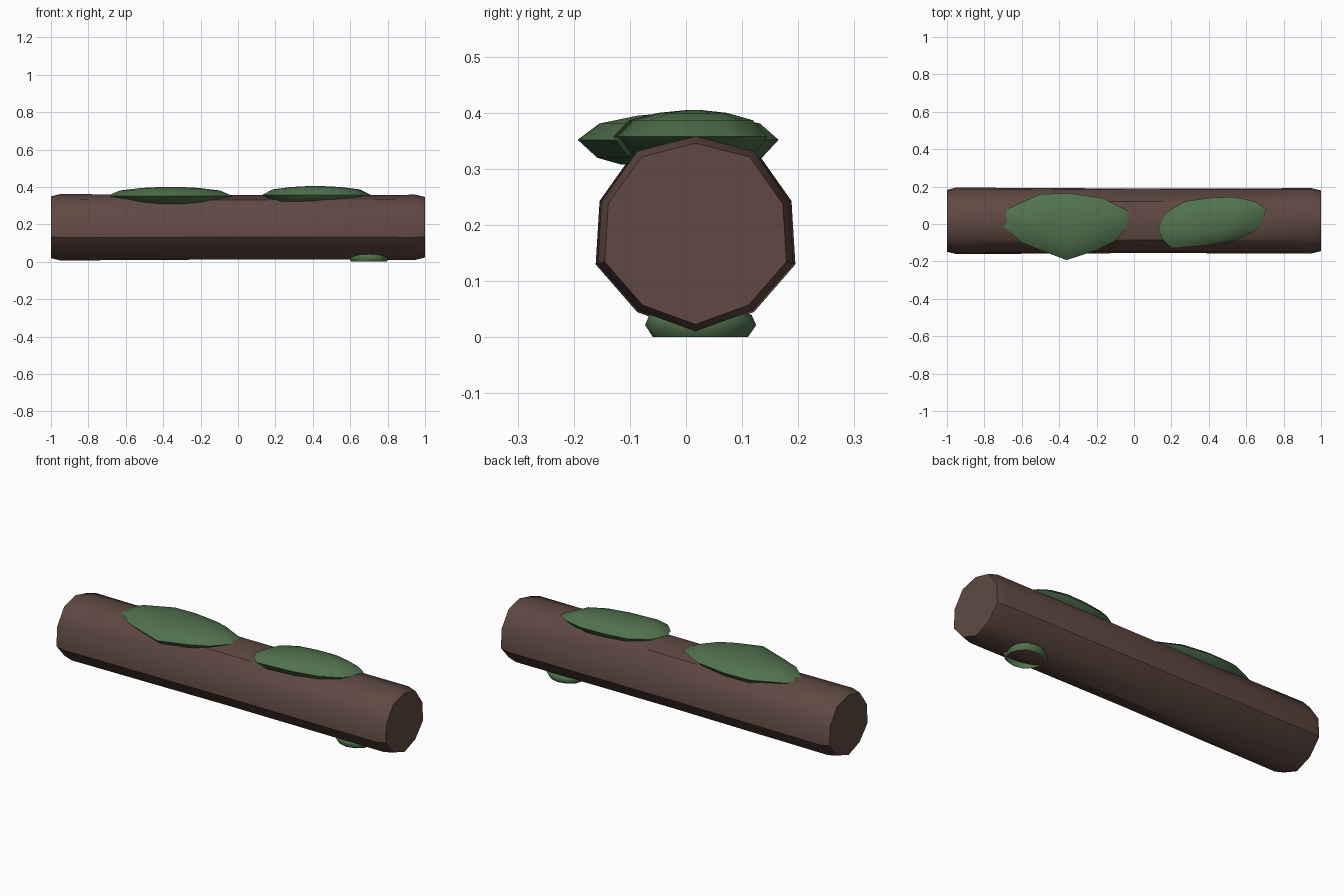
import bpy, bmesh, math

if "Cube" in bpy.data.objects:
    bpy.data.objects.remove(bpy.data.objects["Cube"])


def material(name, rgb):
    m = bpy.data.materials.new(name)
    m.diffuse_color = (*rgb, 1)
    m.use_nodes = True
    m.node_tree.nodes["Principled BSDF"].inputs["Base Color"].default_value = m.diffuse_color
    return m


BARK = material("bark brown", (0.115, 0.066, 0.054))
MOSS = material("moss green", (0.082, 0.168, 0.076))


def loft(name, rings, mat, start_cap=False, end_cap=False, angle=40):
    """Skin equal-length rings of points, optionally capping both ends."""
    bm = bmesh.new()
    loops = [[bm.verts.new(p) for p in ring] for ring in rings]
    n = len(loops[0])
    for a, b in zip(loops, loops[1:]):
        for i in range(n):
            j = (i + 1) % n
            bm.faces.new((a[i], a[j], b[j], b[i]))
    if start_cap:
        bm.faces.new(loops[0][::-1])
    if end_cap:
        bm.faces.new(loops[-1])
    bmesh.ops.recalc_face_normals(bm, faces=bm.faces)
    me = bpy.data.meshes.new(name)
    bm.to_mesh(me)
    bm.free()
    ob = bpy.data.objects.new(name, me)
    bpy.context.collection.objects.link(ob)
    me.materials.append(mat)
    bpy.ops.object.select_all(action='DESELECT')
    bpy.context.view_layer.objects.active = ob
    ob.select_set(True)
    bpy.ops.object.shade_smooth_by_angle(angle=math.radians(angle))
    return ob


# Log: ten uneven sides, rounded in at both ends
CY, CZ = 0.017, 0.185
HALF = [(0, 0.177), (0.106, 0.150), (0.171, 0.058),
        (0.178, -0.055), (0.104, -0.140), (0, -0.178)]
SECTION = HALF + [(-y, z) for y, z in HALF[-2:0:-1]]
STATIONS = [(-1, 0.93), (-0.95, 1), (0, 0.97), (0.95, 0.98), (1, 0.91)]
loft("log", [[(x, CY + y * s, CZ + z * s) for y, z in SECTION]
             for x, s in STATIONS], BARK, True, True)


def moss_pad(name, outline, centre, layers):
    """Cushion made of scaled copies of one outline: (scale, z)."""
    cx, cy = centre
    rings = [[(cx + (x - cx) * s, cy + (y - cy) * s, z) for x, y in outline]
             for s, z in layers]
    return loft(name, rings, MOSS, layers[0][0] < 0.8, True, 60)


# Large moss pad on the left
moss_pad("left_moss",
         [(-0.70, -0.01), (-0.60, -0.10), (-0.50, -0.14), (-0.36, -0.193),
          (-0.20, -0.14), (-0.10, -0.09), (-0.03, -0.01), (-0.03, 0.07),
          (-0.17, 0.14), (-0.35, 0.165), (-0.50, 0.16), (-0.68, 0.08)],
         (-0.36, 0.0),
         [(0.6, 0.308), (0.82, 0.32), (1.0, 0.352), (0.8, 0.381), (0.45, 0.395), (0.1, 0.401)])

# Slimmer moss pad on the right
moss_pad("right_moss",
         [(0.13, -0.03), (0.15, -0.08), (0.20, -0.13), (0.40, -0.115),
          (0.55, -0.085), (0.66, -0.03), (0.71, 0.08), (0.65, 0.12),
          (0.54, 0.145), (0.40, 0.14), (0.27, 0.12), (0.17, 0.06)],
         (0.41, 0.015),
         [(0.6, 0.315), (0.82, 0.325), (1.0, 0.358), (0.8, 0.387), (0.45, 0.40), (0.1, 0.405)])

# Small moss cup under the log, open below
moss_pad("lower_moss",
         [(0.70 + 0.11 * math.cos(a * math.tau / 12),
           0.026 + 0.099 * math.sin(a * math.tau / 12)) for a in range(12)],
         (0.70, 0.024),
         [(0.86, 0.001), (1.0, 0.022), (0.92, 0.04), (0.6, 0.05)])
